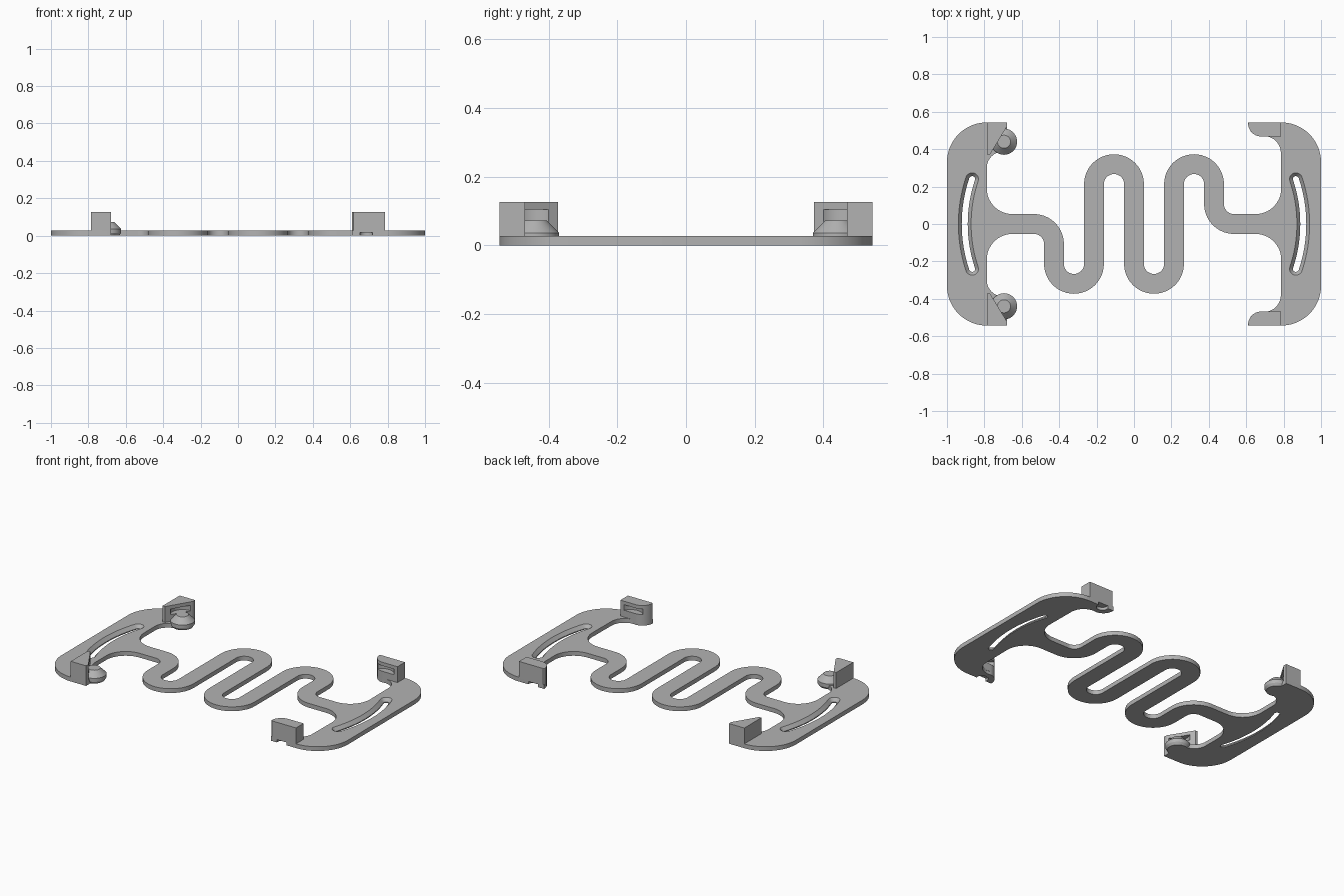
import bpy, bmesh
from math import sin, cos, radians, pi, asin

cube = bpy.data.objects.get("Cube")
if cube:
    bpy.data.objects.remove(cube, do_unlink=True)

GREY = (0.45, 0.45, 0.45, 1)
mat = bpy.data.materials.new("grey plastic")
mat.use_nodes = True
mat.diffuse_color = GREY
mat.node_tree.nodes["Principled BSDF"].inputs["Base Color"].default_value = GREY

THICK = 0.027      # plate thickness
TOP = 0.127        # clip height
PIN = (0.695, 0.44)  # snap button centre, mirrored to every corner


def arc(cx, cy, r, a0, a1, n=16):
    return [(cx + r * cos(radians(a0 + (a1 - a0) * i / n)),
             cy + r * sin(radians(a0 + (a1 - a0) * i / n))) for i in range(n + 1)]


def flip(pts, sx, sy=1):
    return [(x * sx, y * sy) for x, y in pts]


def loft(name, sections):
    """Solid through matching outlines given as (points, z)."""
    bm = bmesh.new()
    rings = [[bm.verts.new((x, y, z)) for x, y in pts] for pts, z in sections]
    bm.faces.new(rings[0][::-1])
    bm.faces.new(rings[-1])
    n = len(rings[0])
    for a, b in zip(rings, rings[1:]):
        for i in range(n):
            j = (i + 1) % n
            bm.faces.new((a[i], a[j], b[j], b[i]))
    bmesh.ops.recalc_face_normals(bm, faces=bm.faces)
    me = bpy.data.meshes.new(name)
    bm.to_mesh(me)
    bm.free()
    me.materials.append(mat)
    ob = bpy.data.objects.new(name, me)
    bpy.context.collection.objects.link(ob)
    return ob


def select(ob):
    bpy.ops.object.select_all(action='DESELECT')
    ob.select_set(True)
    bpy.context.view_layer.objects.active = ob


def cut(ob, cutter):
    mod = ob.modifiers.new("cut", 'BOOLEAN')
    mod.operation = 'DIFFERENCE'
    mod.solver = 'EXACT'
    mod.object = cutter
    select(ob)
    bpy.ops.object.modifier_apply(modifier=mod.name)
    bpy.data.objects.remove(cutter, do_unlink=True)


def smooth(ob):
    select(ob)
    bpy.ops.object.shade_smooth_by_angle(angle=radians(30))


def slot(half):
    """Curved slot outline with round ends."""
    r, cx = 0.75, 0.155
    a = asin(0.24 / r)
    d = a * 180 / pi
    ex, ey = cx + r * cos(a), r * sin(a)
    return (arc(cx, 0, r + half, -d, d, 20)
            + arc(ex, ey, half, d, d + 180, 12)[1:-1]
            + arc(cx, 0, r - half, d, -d, 20)
            + arc(ex, -ey, half, 180 - d, 360 - d, 12)[1:-1])


# Half outlines of the inner edge: neck, fillet, then the arm under the clip
neck = [(0.53, 0.053)] + arc(0.65, 0.19, 0.137, 270, 360)
arms = {
    "right": arc(0.70, 0.30, 0.087, 0, 90) + [(0.68, 0.39), (0.68, 0.543)],
    "left": arc(0.695, 0.38, 0.09, 0, 90)
            + arc(0.68, 0.538, 0.07, 270, 180, 10) + [(0.61, 0.543)],
}
corner = arc(0.787, 0.33, 0.213, 90, 0, 24)

# End plates with countersunk curved slots
for side, sx in (("right", -1), ("left", 1)):
    half = neck + arms[side] + corner
    outline = half + flip(half, 1, -1)[::-1]
    plate = loft(side + "_end_plate", [(flip(outline, sx), 0), (flip(outline, sx), THICK)])
    narrow, wide = flip(slot(0.016), sx), flip(slot(0.034), sx)
    cut(plate, loft("slot_cutter", [(narrow, -0.01), (narrow, 0.006), (wide, THICK), (wide, 0.05)]))
    if side == "left":
        for sy in (1, -1):
            hole = flip(arc(0.685, 0.535, 0.035, 0, 345, 23), 1, sy)
            cut(plate, loft("notch_cutter", [(hole, -0.01), (hole, 0.018)]))
    smooth(plate)

# Serpentine spring: centre line of straights and half turns
P, Y = 0.107, 0.213
path = [(-5 * P, 0, 90)]


def turn(cx, cy, a0, a1, n):
    for i in range(n + 1):
        path.append((cx, cy, a0 + (a1 - a0) * i / n))


def edge(offset):
    """Offset the centre line: radius changes oppositely on either bend direction."""
    pts = [(-0.53, offset)]
    bends = [(-5 * P, -P, 90, 0), (-3 * P, -Y, 180, 360), (-P, Y, 180, 0),
             (P, -Y, 180, 360), (3 * P, Y, 180, 0), (5 * P, P, 180, 270)]
    for cx, cy, a0, a1 in bends:
        r = P + (offset if a1 < a0 else -offset)
        pts += arc(cx, cy, r, a0, a1, 24)
    return pts + [(0.54, offset)]


ribbon = edge(0.053) + edge(-0.053)[::-1]
smooth(loft("serpentine_spring", [(ribbon, 0), (ribbon, THICK)]))

# Corner clips, each with a round recess facing the middle
post = [(0.787, 0.543), (0.68, 0.543), (0.68, 0.52), (0.77, 0.372), (0.787, 0.372)]
hook = ([(0.785, 0.543), (0.617, 0.543), (0.61, 0.536)]
        + arc(0.68, 0.538, 0.07, 190, 270, 10) + [(0.785, 0.468)])
for end, sy in (("front", -1), ("back", 1)):
    for side, sx, shape in (("right", -1, post), ("left", 1, hook)):
        outline = flip(shape, sx, sy)
        clip = loft(f"{end}_{side}_clip", [(outline, 0.02), (outline, TOP)])
        ring = flip(arc(*PIN, 0.07, 0, 352.5, 47), sx, sy)
        cut(clip, loft("recess_cutter", [(ring, 0.07), (ring, 0.105)]))
        smooth(clip)
    # Tapered snap button beside each post
    levels = ((0.06, 0), (0.07, 0.015), (0.07, 0.037), (0.035, 0.072))
    smooth(loft(f"{end}_snap_button",
                [(flip(arc(*PIN, r, 0, 352.5, 47), -1, sy), z) for r, z in levels]))
